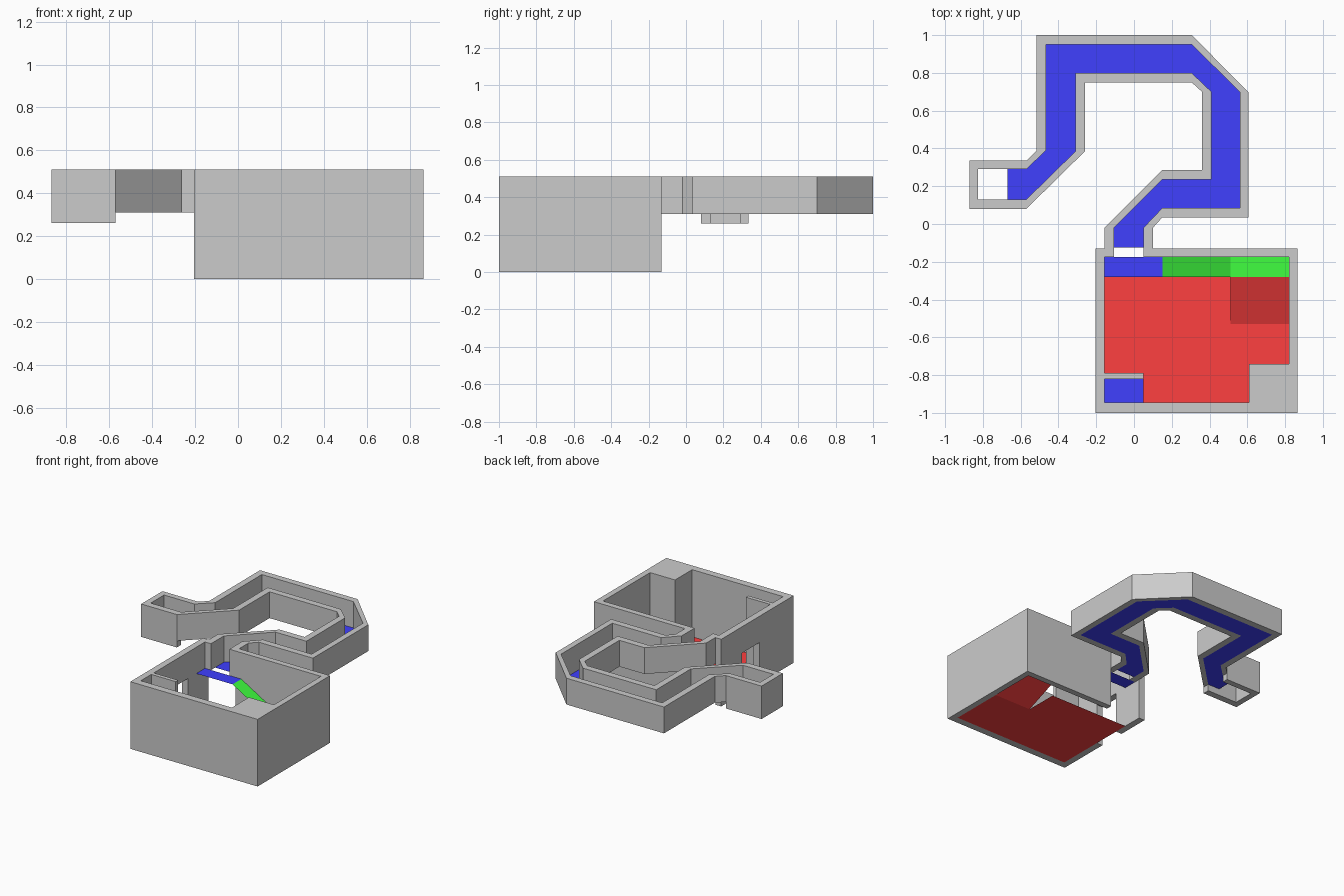
import bpy, bmesh

if "Cube" in bpy.data.objects:
    bpy.data.objects.remove(bpy.data.objects["Cube"])

WALL_TOP, UPPER, LANDING = 0.51, 0.31, 0.10


def make(name, bm, mat=None):
    mesh = bpy.data.meshes.new(name)
    bm.to_mesh(mesh)
    bm.free()
    ob = bpy.data.objects.new(name, mesh)
    bpy.context.collection.objects.link(ob)
    if mat:
        mesh.materials.append(mat)
    return ob


def prism(name, outline, z0, z1):
    bm = bmesh.new()
    face = bm.faces.new([bm.verts.new((x, y, z0)) for x, y in outline])
    ext = bmesh.ops.extrude_face_region(bm, geom=[face], use_keep_orig=True)
    for v in ext["geom"]:
        if isinstance(v, bmesh.types.BMVert):
            v.co.z = z1
    bmesh.ops.recalc_face_normals(bm, faces=bm.faces)
    return make(name, bm)


def rect(x0, x1, y0, y1):
    return [(x0, y0), (x1, y0), (x1, y1), (x0, y1)]


def sheet(name, points, mat):
    bm = bmesh.new()
    face = bm.faces.new([bm.verts.new(p) for p in points])
    face.normal_update()
    if face.normal.z < 0:
        face.normal_flip()
    return make(name, bm, mat)


def flat(name, outline, z, mat):
    return sheet(name, [(x, y, z) for x, y in outline], mat)


def colour(name, rgb):
    mat = bpy.data.materials.new(name)
    mat.diffuse_color = (*rgb, 1)
    mat.use_nodes = True
    mat.node_tree.nodes["Principled BSDF"].inputs["Base Color"].default_value = mat.diffuse_color
    return mat


red = colour("red", (1, 0.05, 0.05))
green = colour("green", (0.05, 1, 0.05))
blue = colour("blue", (0.05, 0.05, 1))

# Room walls, left open at the back where the corridor enters
room = prism("room_walls", [
    (-0.155, -0.13), (-0.205, -0.13), (-0.205, -1), (0.865, -1), (0.865, -0.13), (0.1, -0.13),
    (0.1, -0.175), (0.82, -0.175), (0.82, -0.945), (-0.155, -0.945)], 0, WALL_TOP)

# Doorway through the left wall
cutter = prism("door_cutter", rect(-0.3, -0.1, -0.59, -0.38), -0.1, UPPER)
cutter.hide_render = True
cutter.hide_viewport = True
cut = room.modifiers.new("doorway", "BOOLEAN")
cut.operation = "DIFFERENCE"
cut.solver = "EXACT"
cut.object = cutter

# Corner pillar and thin partition
prism("corner_pillar", rect(0.61, 0.82, -0.945, -0.74), 0.004, WALL_TOP)
prism("partition", rect(-0.155, 0.05, -0.82, -0.79), 0.004, WALL_TOP)

# Corridor walls: each is an outer face line and an inner face line
inner_a = [(-0.105, -0.02), (0.15, 0.235), (0.41, 0.235), (0.41, 0.7), (0.305, 0.8),
           (-0.31, 0.8), (-0.31, 0.385), (-0.57, 0.13)]
outer_a = [(-0.155, -0.02), (0.15, 0.285), (0.36, 0.285), (0.36, 0.7), (0.305, 0.75),
           (-0.26, 0.75), (-0.26, 0.385), (-0.57, 0.08)]
inner_b = [(-0.57, 0.29), (-0.465, 0.39), (-0.465, 0.95), (0.305, 0.95), (0.56, 0.7),
           (0.56, 0.085), (0.15, 0.085), (0.05, -0.02)]
outer_b = [(-0.57, 0.335), (-0.515, 0.39), (-0.515, 1), (0.305, 1), (0.605, 0.7),
           (0.605, 0.035), (0.15, 0.035), (0.1, -0.02)]
prism("corridor_wall_inside", [(-0.155, -0.175)] + outer_a + inner_a[::-1] + [(-0.105, -0.175)],
      UPPER, WALL_TOP)
prism("corridor_wall_outside", outer_b + [(0.1, -0.175), (0.05, -0.175)] + inner_b[::-1],
      UPPER, WALL_TOP)

# Deeper walls around the shaft at the corridor end
prism("shaft_walls", [
    (-0.57, 0.08), (-0.87, 0.08), (-0.87, 0.335), (-0.57, 0.335),
    (-0.57, 0.29), (-0.825, 0.29), (-0.825, 0.13), (-0.57, 0.13)], 0.26, WALL_TOP)

# Upper level floors
flat("corridor_floor", [(-0.105, -0.125)] + inner_a + [(-0.67, 0.13), (-0.67, 0.29)]
     + inner_b + [(0.05, -0.125)], UPPER, blue)
flat("balcony_floor", rect(-0.155, 0.15, -0.28, -0.175), UPPER, blue)
flat("alcove_floor", rect(-0.155, 0.05, -0.945, -0.82), UPPER, blue)

# Ramps and landing joining the balcony to the room floor
sheet("balcony_ramp", [(0.15, -0.28, UPPER), (0.51, -0.28, LANDING),
                       (0.51, -0.175, LANDING), (0.15, -0.175, UPPER)], green)
flat("landing", rect(0.51, 0.82, -0.28, -0.175), LANDING, green)
sheet("floor_ramp", [(0.51, -0.53, 0), (0.82, -0.53, 0),
                     (0.82, -0.28, LANDING), (0.51, -0.28, LANDING)], red)

# Room floor, cut away under the ramp
flat("room_floor", [(-0.155, -0.945), (0.82, -0.945), (0.82, -0.53), (0.51, -0.53),
                    (0.51, -0.28), (-0.155, -0.28)], 0, red)
